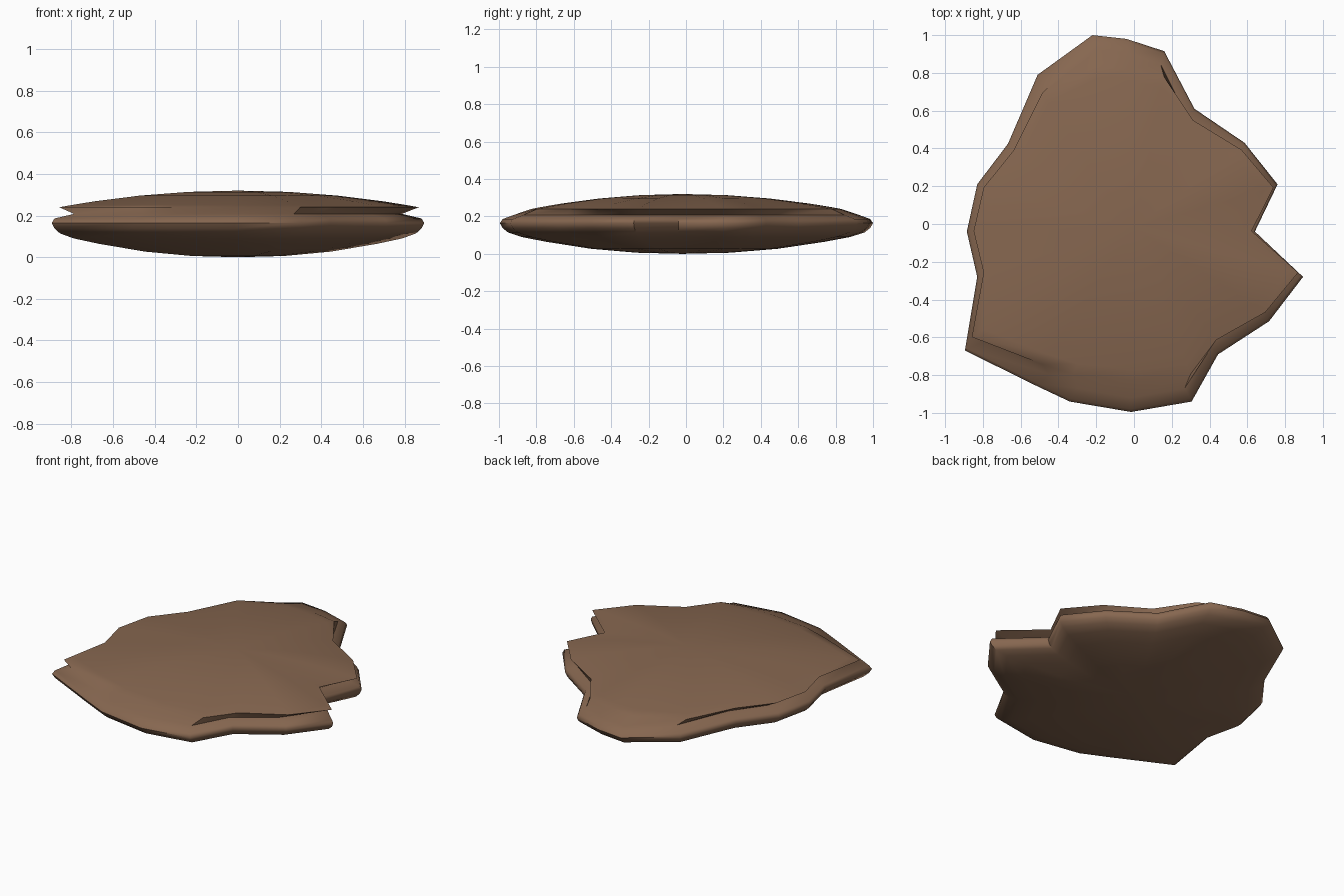
import bpy, bmesh

if "Cube" in bpy.data.objects:
    bpy.data.objects.remove(bpy.data.objects["Cube"])

# Irregular outline of the slab, seen from above
OUTLINE = [(-0.22, 1.0), (-0.51, 0.79), (-0.667, 0.425), (-0.83, 0.21), (-0.885, -0.04),
           (-0.83, -0.28), (-0.895, -0.67), (-0.51, -0.86), (-0.34, -0.94), (-0.015, -0.995),
           (0.305, -0.94), (0.445, -0.69), (0.715, -0.515), (0.895, -0.28), (0.64, -0.04),
           (0.76, 0.21), (0.585, 0.43), (0.32, 0.61), (0.16, 0.915), (-0.04, 0.98)]
CY = -0.02


def upper(x, y):
    """Outline of the overhanging upper ledge, pulled in at the two ends."""
    return x * 0.965 + 0.005, y * (0.92 - 0.09 * abs(y) ** 3)


def scaled(points, s):
    return [(x * s, CY + (y - CY) * s) for x, y in points]


top = [upper(x, y) for x, y in OUTLINE]
groove = [(x * 0.88, y * 0.925) for x, y in OUTLINE]

# Stacked rings from the belly up to the domed top
rings = [(scaled(OUTLINE, s), z) for s, z in
         ((0.25, 0.006), (0.5, 0.027), (0.75, 0.065), (0.88, 0.09), (0.955, 0.114), (0.985, 0.138), (1.0, 0.164))]
rings += [(scaled(OUTLINE, 0.985), 0.186), (groove, 0.208), (top, 0.24)]
rings += [(scaled(top, s), 0.24 + 0.08 * (1 - s * s)) for s in (0.93, 0.8, 0.55, 0.28)]

bm = bmesh.new()
loops = [[bm.verts.new((x, y, z)) for x, y in pts] for pts, z in rings]
n = len(OUTLINE)
for a, b in zip(loops, loops[1:]):
    for i in range(n):
        j = (i + 1) % n
        bm.faces.new((a[i], a[j], b[j], b[i]))
for loop, z in ((loops[0], 0.0), (loops[-1], 0.32)):
    tip = bm.verts.new((0, CY, z))
    for i in range(n):
        bm.faces.new((loop[i], loop[(i + 1) % n], tip))
bmesh.ops.recalc_face_normals(bm, faces=bm.faces)

mesh = bpy.data.meshes.new("rock_slab")
bm.to_mesh(mesh)
bm.free()
slab = bpy.data.objects.new("rock_slab", mesh)
bpy.context.collection.objects.link(slab)

# Brown stone
mat = bpy.data.materials.new("brown_stone")
mat.diffuse_color = (0.24, 0.135, 0.08, 1)
mat.use_nodes = True
mat.node_tree.nodes["Principled BSDF"].inputs["Base Color"].default_value = mat.diffuse_color
mesh.materials.append(mat)

bpy.context.view_layer.objects.active = slab
slab.select_set(True)
bpy.ops.object.shade_smooth_by_angle(angle=1.05)
